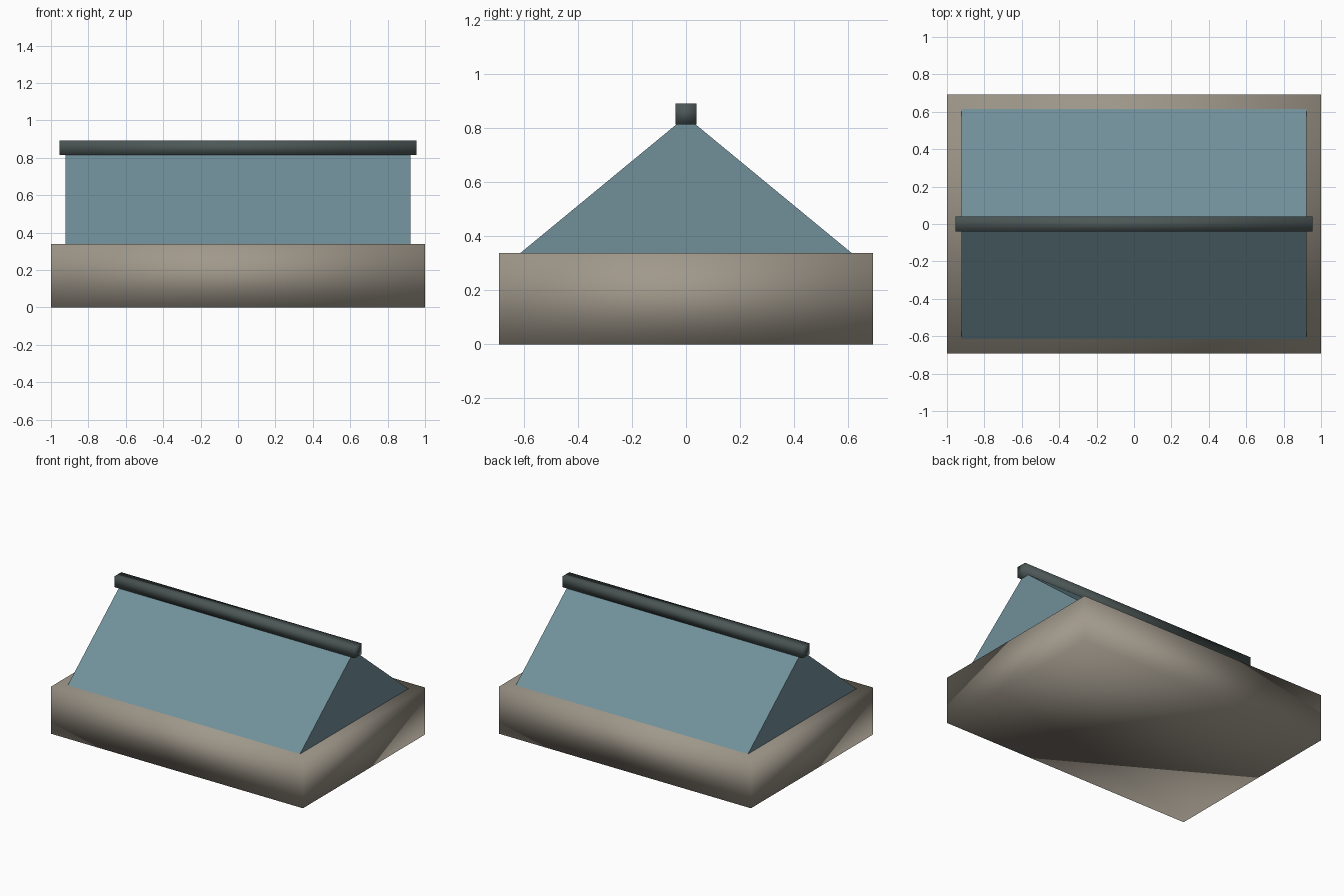
import bpy
import bmesh

if "Cube" in bpy.data.objects:
    bpy.data.objects.remove(bpy.data.objects["Cube"])


def material(name, srgb):
    m = bpy.data.materials.new(name)
    lin = [((c / 255 + 0.055) / 1.055) ** 2.4 for c in srgb]
    m.diffuse_color = (*lin, 1.0)
    m.use_nodes = True
    m.node_tree.nodes["Principled BSDF"].inputs["Base Color"].default_value = m.diffuse_color
    return m


def extrude_profile(name, profile, half_length, mat, smooth):
    """Sweep a closed (y, z) profile along x, from -half_length to half_length."""
    bm = bmesh.new()
    left = [bm.verts.new((-half_length, y, z)) for y, z in profile]
    right = [bm.verts.new((half_length, y, z)) for y, z in profile]
    bm.faces.new(left)
    bm.faces.new(right[::-1])
    n = len(profile)
    for i in range(n):
        j = (i + 1) % n
        bm.faces.new((left[i], right[i], right[j], left[j]))
    bmesh.ops.recalc_face_normals(bm, faces=bm.faces)
    for f in bm.faces:
        f.smooth = smooth
    mesh = bpy.data.meshes.new(name)
    bm.to_mesh(mesh)
    bm.free()
    mesh.materials.append(mat)
    obj = bpy.data.objects.new(name, mesh)
    bpy.context.collection.objects.link(obj)
    return obj


def rectangle(half_width, z0, z1):
    return [(-half_width, z0), (half_width, z0), (half_width, z1), (-half_width, z1)]


stone = material("warm grey stone", (160, 152, 139))
glass = material("blue grey glass", (113, 144, 154))
metal = material("dark green grey metal", (76, 87, 86))

# Curb: a box with soft shading across its edges
extrude_profile("curb", rectangle(0.692, 0.0, 0.338), 1.0, stone, True)

# Gabled glazing with flat slopes and ends
extrude_profile("gabled_glazing", [(-0.614, 0.338), (0.614, 0.338), (0.0, 0.844)],
                0.922, glass, False)

# Ridge cap running just past both gables
extrude_profile("ridge_cap", rectangle(0.039, 0.815, 0.892), 0.954, metal, True)
